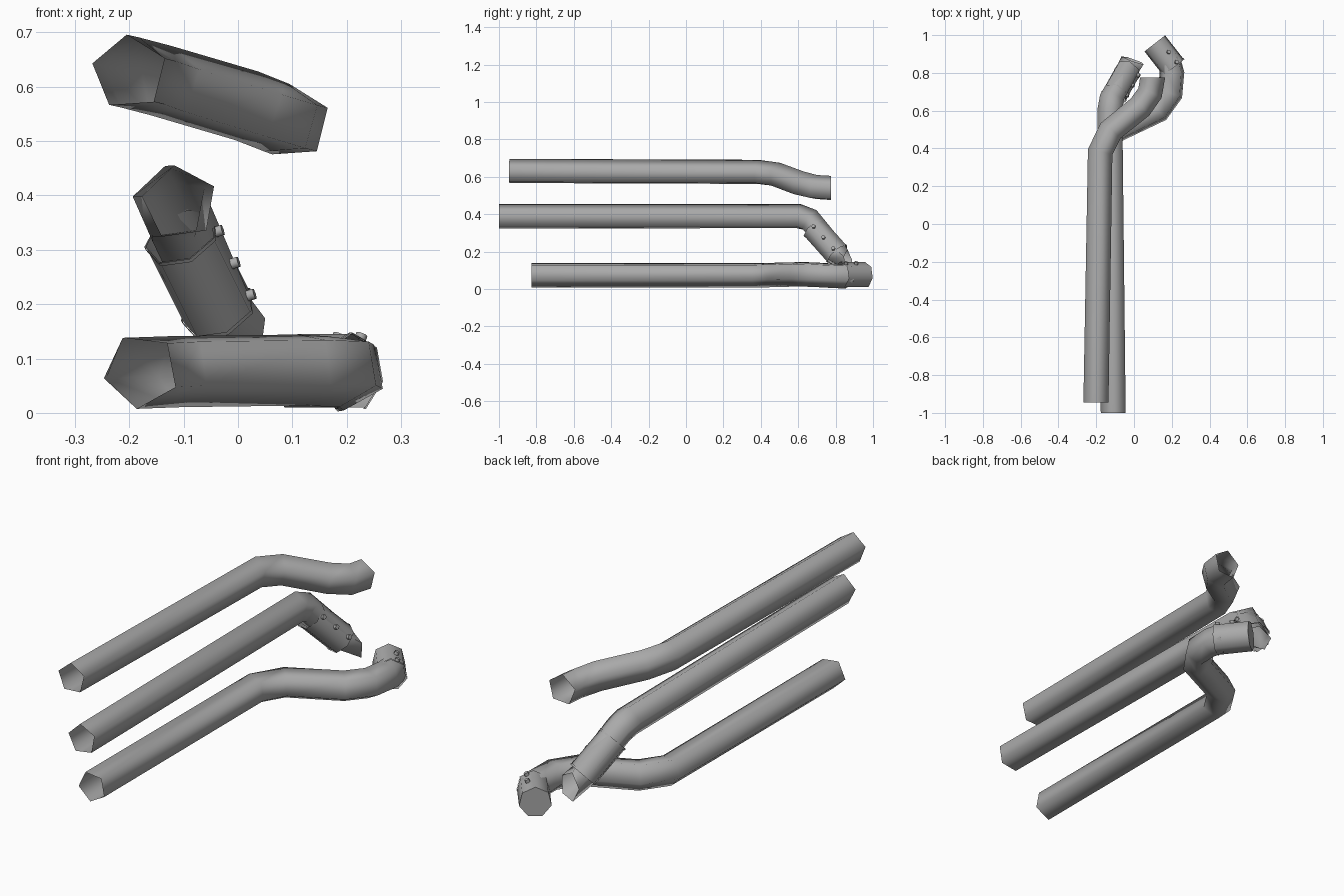
import bpy, bmesh, math
from mathutils import Vector

cube = bpy.data.objects.get("Cube")
if cube:
    bpy.data.objects.remove(cube)

grey = bpy.data.materials.new("steel grey")
grey.use_nodes = True
colour = (0.4, 0.4, 0.4, 1)
grey.diffuse_color = colour
grey.node_tree.nodes["Principled BSDF"].inputs["Base Color"].default_value = colour


def tube(name, path, sides, radius, turn, end_dir=None, capped=False, closed=False):
    """Sweep a regular polygon along a path; radius may be a list per point."""
    pts = [Vector(p) for p in path]
    radii = radius if isinstance(radius, list) else [radius] * len(pts)
    bm = bmesh.new()
    rings = []
    for i, p in enumerate(pts):
        before = (p - pts[i - 1]).normalized() if i else Vector()
        after = (pts[i + 1] - p).normalized() if i < len(pts) - 1 else Vector()
        t = (before + after).normalized()
        if i == len(pts) - 1 and end_dir:
            t = Vector(end_dir).normalized()
        if t.length < 0.5:
            t = (pts[-1] - pts[0]).normalized()
        u = t.cross(Vector((0, 0, 1))).normalized()
        v = u.cross(t)
        ring = []
        for k in range(sides):
            a = math.radians(turn) + math.tau * k / sides
            ring.append(bm.verts.new(p + radii[i] * (math.cos(a) * u + math.sin(a) * v)))
        rings.append(ring)
    for r, s in zip(rings, rings[1:]):
        for k in range(sides):
            n = (k + 1) % sides
            bm.faces.new((r[k], r[n], s[n], s[k]))
    if capped:
        bm.faces.new(rings[-1])
    if closed:
        bm.faces.new(rings[0])
    bmesh.ops.recalc_face_normals(bm, faces=bm.faces)
    mesh = bpy.data.meshes.new(name)
    bm.to_mesh(mesh)
    bm.free()
    mesh.materials.append(grey)
    ob = bpy.data.objects.new(name, mesh)
    bpy.context.collection.objects.link(ob)
    bpy.ops.object.select_all(action="DESELECT")
    ob.select_set(True)
    bpy.context.view_layer.objects.active = ob
    bpy.ops.object.shade_smooth_by_angle(angle=math.radians(80))
    return ob


def collar(name, start, end, radius, turn, bolt_angle, capped=False):
    """Seven-sided sleeve with a raised rim at each end and a row of bolts."""
    a, b = Vector(start), Vector(end)
    d = (b - a).normalized()
    tube(name, [a, b], 7, radius, turn, capped=capped)
    rims = [a] if capped else [a, b - d * 0.008]
    for i, p in enumerate(rims):
        tube(f"{name}_rim_{i + 1}", [p, p + d * 0.008], 7, radius + 0.003, turn)
    u = d.cross(Vector((0, 0, 1))).normalized()
    v = u.cross(d)
    ang = math.radians(bolt_angle)
    out = math.cos(ang) * u + math.sin(ang) * v
    for i, f in enumerate((0.08, 0.5, 0.92)[:2 if capped else 3]):
        p = a.lerp(b, f) + out * radius * 0.9
        tube(f"{name}_bolt_{i + 1}", [p, p + out * 0.014], 6, 0.011, 0, capped=True)


# Upper pipe: long straight run, then an S bend
tube("upper_pipe", [(-0.20, -0.945, 0.626), (-0.178, 0.38, 0.621), (-0.125, 0.49, 0.606),
                    (0.03, 0.615, 0.56), (0.085, 0.69, 0.54), (0.10, 0.775, 0.535)],
     5, 0.07, 94, end_dir=(0, 1, 0))

# Middle pipe: straight run, then angled down through a collar
tube("middle_pipe", [(-0.107, -1.0, 0.386), (-0.125, 0.60, 0.386), (-0.117, 0.66, 0.365),
                     (-0.035, 0.81, 0.19), (-0.005, 0.867, 0.145)],
     5, [0.07, 0.07, 0.068, 0.062, 0.066], 98, end_dir=(0.33, 0.94, 0.1))
collar("middle_collar", (-0.105, 0.685, 0.325), (-0.035, 0.81, 0.185), 0.069, 100, 25)

# Lower pipe: straight run, wide sideways bend, capped end
tube("lower_pipe", [(-0.178, -0.825, 0.077), (-0.176, 0.37, 0.077), (-0.10, 0.49, 0.08),
                    (0.13, 0.60, 0.083), (0.195, 0.69, 0.08), (0.203, 0.80, 0.074),
                    (0.19, 0.86, 0.072)],
     5, 0.07, 119, end_dir=(-0.6, 0.8, 0))
collar("lower_cap", (0.21, 0.828, 0.074), (0.11, 0.956, 0.074), 0.071, 90, 65, capped=True)
